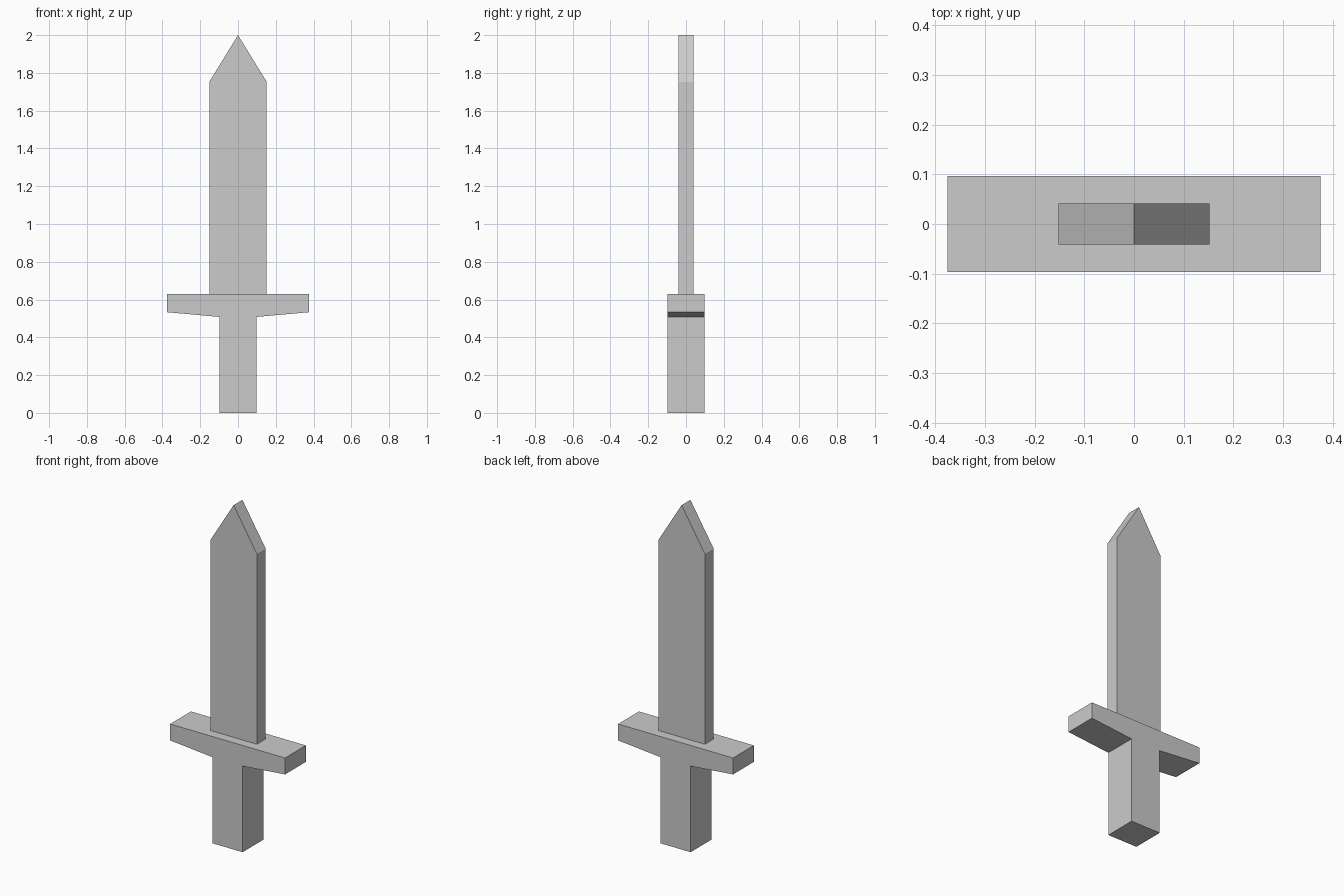
import bpy
import bmesh

if "Cube" in bpy.data.objects:
    bpy.data.objects.remove(bpy.data.objects["Cube"])


def mirrored_prism(name, right_half, half_depth):
    """Mirror a right-hand x/z outline across x = 0 and extrude it along y."""
    outline = right_half + [(-x, z) for x, z in reversed(right_half) if x > 0]
    bm = bmesh.new()
    face = bm.faces.new([bm.verts.new((x, -half_depth, z)) for x, z in outline])
    ext = bmesh.ops.extrude_face_region(bm, geom=[face], use_keep_orig=True)
    for v in ext["geom"]:
        if isinstance(v, bmesh.types.BMVert):
            v.co.y = half_depth
    bmesh.ops.recalc_face_normals(bm, faces=bm.faces)
    mesh = bpy.data.meshes.new(name)
    bm.to_mesh(mesh)
    bm.free()
    obj = bpy.data.objects.new(name, mesh)
    bpy.context.collection.objects.link(obj)
    return obj


# Square grip flowing into the tapered crossguard
mirrored_prism("hilt", [(0.098, 0), (0.098, 0.508), (0.375, 0.533), (0.375, 0.63)], 0.097)

# Flat blade with a pointed tip
mirrored_prism("blade", [(0.152, 0.63), (0.152, 1.753), (0, 2.0)], 0.041)
